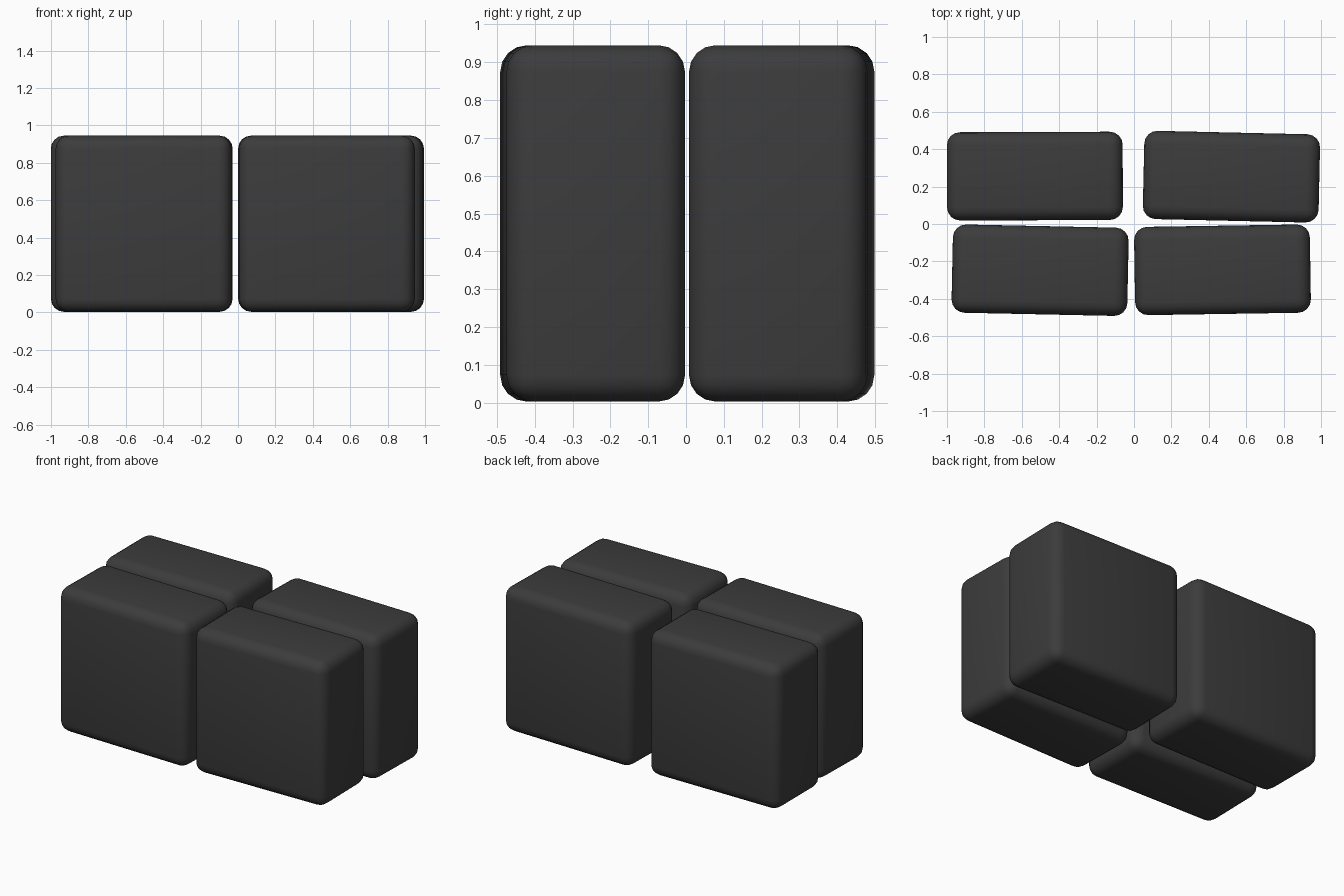
import bpy
from math import radians

if "Cube" in bpy.data.objects:
    bpy.data.objects.remove(bpy.data.objects["Cube"])

dark = bpy.data.materials.new("dark_grey")
dark.diffuse_color = (0.045, 0.045, 0.045, 1)
dark.use_nodes = True
dark.node_tree.nodes["Principled BSDF"].inputs["Base Color"].default_value = dark.diffuse_color

W, D, H = 0.94, 0.472, 0.942


def block(name, x, y, turn):
    """Rounded upright block, turned slightly about z."""
    bpy.ops.mesh.primitive_cube_add(size=1, location=(x, y, 0.003 + H / 2))
    ob = bpy.context.object
    ob.name = name
    ob.scale = (W, D, H)
    bpy.ops.object.transform_apply(location=False, rotation=False, scale=True)
    ob.rotation_euler.z = radians(turn)
    bevel = ob.modifiers.new("rounded_edges", 'BEVEL')
    bevel.width = 0.07
    bevel.segments = 4
    ob.data.materials.append(dark)
    bpy.ops.object.shade_smooth()


# Two loose rows of two blocks
block("back_left_block", -0.53, 0.256, 0.2)
block("back_right_block", 0.521, 0.253, -1.3)
block("front_left_block", -0.502, -0.247, -1.2)
block("front_right_block", 0.473, -0.245, 0.9)
